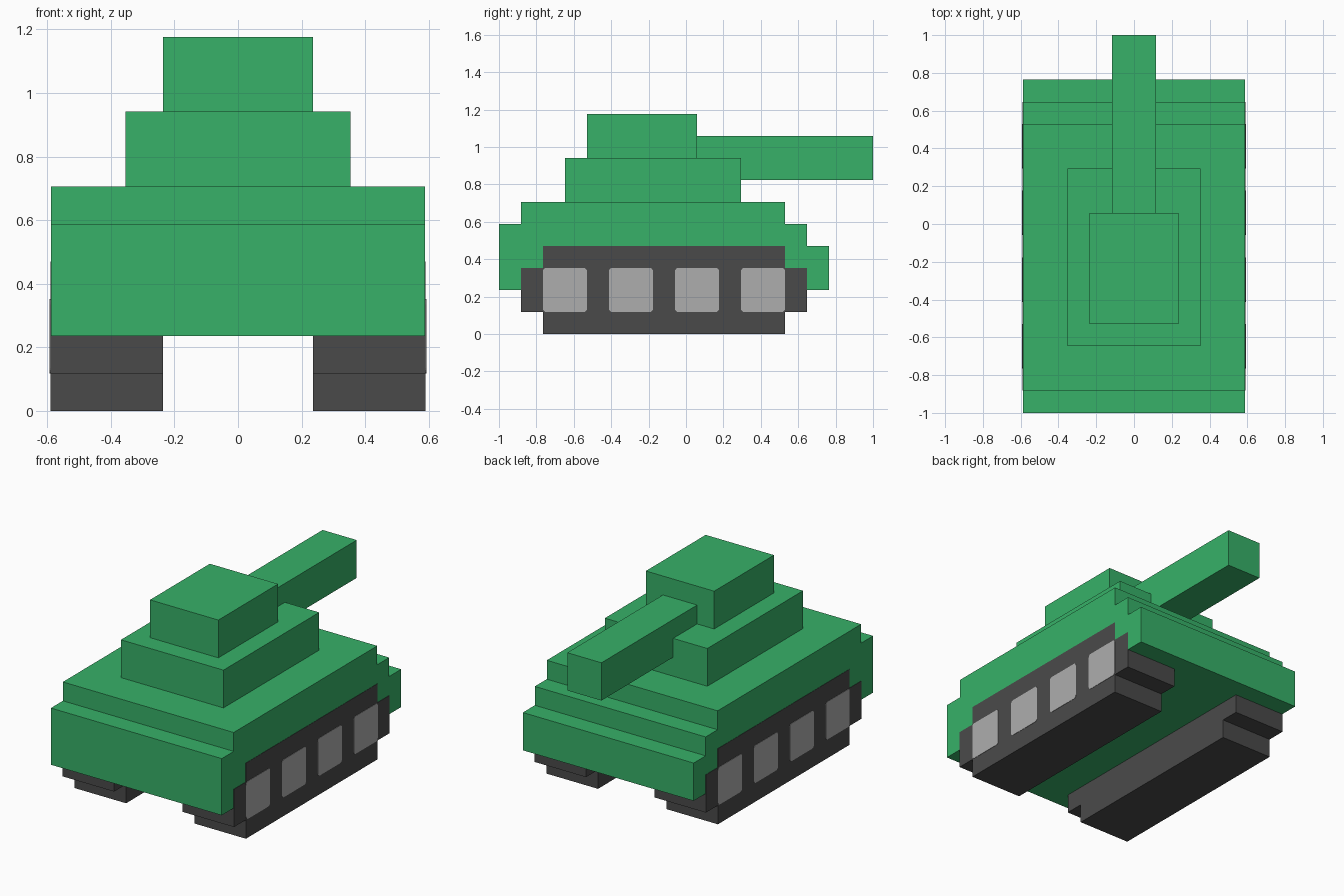
import bpy
import bmesh
import math

if "Cube" in bpy.data.objects:
    bpy.data.objects.remove(bpy.data.objects["Cube"])

U = 2 / 17          # the model sits on a grid of 17 units along y
Y0 = -1.0           # front end


def material(name, rgb):
    m = bpy.data.materials.new(name)
    m.diffuse_color = (*rgb, 1)
    m.use_nodes = True
    m.node_tree.nodes["Principled BSDF"].inputs["Base Color"].default_value = m.diffuse_color
    return m


GREEN = material("armour green", (0.038, 0.440, 0.138))
DARK = material("track dark grey", (0.0685, 0.0685, 0.0685))
LIGHT = material("wheel light grey", (0.423, 0.423, 0.423))


def extrude_profile(name, profile, x0, x1, mat):
    """Extrude a (y, z) profile along x from x0 to x1."""
    bm = bmesh.new()
    face = bm.faces.new([bm.verts.new((x0, y, z)) for y, z in profile])
    out = bmesh.ops.extrude_face_region(bm, geom=[face])
    verts = [g for g in out["geom"] if isinstance(g, bmesh.types.BMVert)]
    bmesh.ops.translate(bm, verts=verts, vec=(x1 - x0, 0, 0))
    bmesh.ops.recalc_face_normals(bm, faces=bm.faces)
    mesh = bpy.data.meshes.new(name)
    bm.to_mesh(mesh)
    bm.free()
    mesh.materials.append(mat)
    obj = bpy.data.objects.new(name, mesh)
    bpy.context.collection.objects.link(obj)
    return obj


def grid(points):
    """Grid units (from the front end, from the ground) to y, z."""
    return [(Y0 + y * U, z * U) for y, z in points]


def block(name, half_x, y0, y1, z0, z1):
    return extrude_profile(name, grid([(y0, z0), (y1, z0), (y1, z1), (y0, z1)]),
                           -half_x * U, half_x * U, GREEN)


def rounded_square(cy, cz, half, r, steps=4):
    pts = []
    for k, (sy, sz) in enumerate([(1, 1), (-1, 1), (-1, -1), (1, -1)]):
        for i in range(steps + 1):
            a = math.radians(90 * (k + i / steps))
            pts.append((cy + sy * (half - r) + r * math.cos(a),
                        cz + sz * (half - r) + r * math.sin(a)))
    return pts


# Hull with stepped ends
extrude_profile("hull", grid([(0, 2), (15, 2), (15, 4), (14, 4), (14, 5), (13, 5),
                              (13, 6), (1, 6), (1, 5), (0, 5)]),
                -5 * U, 5 * U, GREEN)

# Turret, hatch and gun barrel
block("turret", 3, 3, 11, 6, 8)
block("hatch", 2, 4, 9, 8, 10)
block("gun_barrel", 1, 8.5, 17, 7, 9)

# Tracks, a hair proud of the hull sides, with four flat wheels each
track = grid([(2, 0), (13, 0), (13, 1), (14, 1), (14, 3), (13, 3),
              (13, 4), (2, 4), (2, 3), (1, 3), (1, 1), (2, 1)])
for side, s in (("right", 1), ("left", -1)):
    outer = 5 * U + 0.002
    extrude_profile(side + "_track", track, s * 2 * U, s * outer, DARK)
    for i in range(4):
        wheel = grid(rounded_square(3 + 3 * i, 2, 1, 0.15))
        extrude_profile(f"{side}_wheel_{i + 1}", wheel,
                        s * (outer - 0.003), s * (outer + 0.002), LIGHT)
